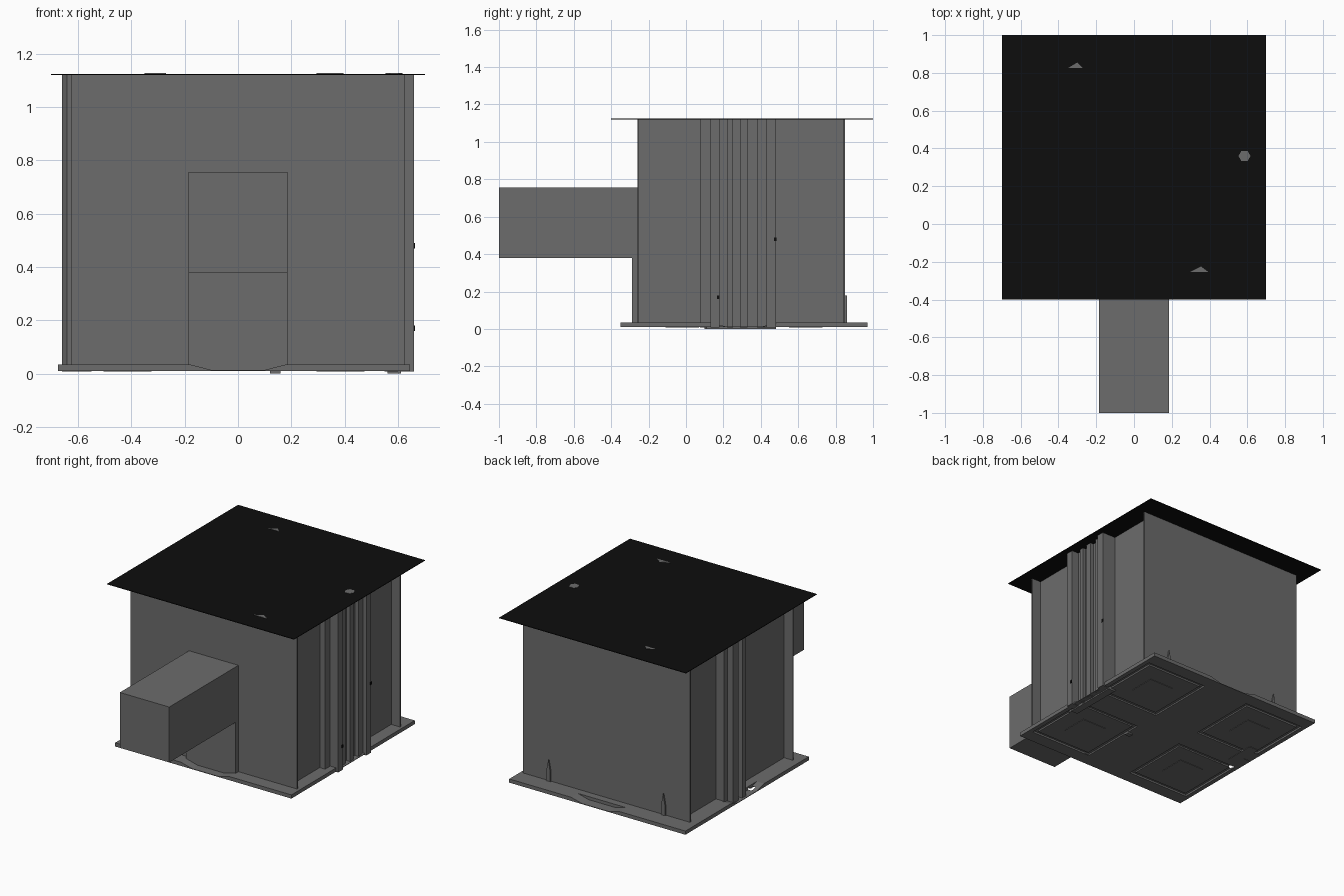
import bpy
import bmesh
import math

old = bpy.data.objects.get("Cube")
if old:
    bpy.data.objects.remove(old, do_unlink=True)


def material(name, value):
    mat = bpy.data.materials.new(name)
    mat.use_nodes = True
    colour = (value, value, value, 1)
    mat.diffuse_color = colour
    mat.node_tree.nodes["Principled BSDF"].inputs["Base Color"].default_value = colour
    return mat


GREY = material("stone grey", 0.15)
BLACK = material("roof black", 0.004)


def finish(name, bm, mat):
    bmesh.ops.recalc_face_normals(bm, faces=bm.faces)
    mesh = bpy.data.meshes.new(name)
    bm.to_mesh(mesh)
    bm.free()
    mesh.materials.append(mat)
    obj = bpy.data.objects.new(name, mesh)
    bpy.context.collection.objects.link(obj)
    return obj


def prism(name, points, offset, mat=GREY):
    """Extrude a planar outline of 3D points along an offset vector."""
    bm = bmesh.new()
    face = bm.faces.new([bm.verts.new(p) for p in points])
    moved = bmesh.ops.extrude_face_region(bm, geom=[face])["geom"]
    verts = [v for v in moved if isinstance(v, bmesh.types.BMVert)]
    bmesh.ops.translate(bm, verts=verts, vec=offset)
    return finish(name, bm, mat)


def box(name, x, y, z, mat=GREY):
    outline = [(x[0], y[0], z[0]), (x[1], y[0], z[0]), (x[1], y[1], z[0]), (x[0], y[1], z[0])]
    return prism(name, outline, (0, 0, z[1] - z[0]), mat)


def cut(target, cutter):
    cutter.hide_render = True
    cutter.hide_viewport = True
    cutter.display_type = 'WIRE'
    mod = target.modifiers.new(cutter.name, 'BOOLEAN')
    mod.operation = 'DIFFERENCE'
    mod.solver = 'EXACT'
    mod.object = cutter


TOP = 1.12
CX, CY = -0.015, 0.31      # centre of the base slab

# Main block with wider front and back walls
box("main_block", (-0.56, 0.56), (-0.25, 0.84), (0.02, TOP))
box("front_wall", (-0.625, 0.625), (-0.26, -0.25), (0.03, TOP))
box("back_wall", (-0.625, 0.625), (0.84, 0.85), (0.03, TOP))

# Entrance
box("front_box", (-0.185, 0.185), (-1, -0.26), (0.38, 0.755))
box("door_panel", (-0.185, 0.185), (-0.29, -0.255), (0.012, 0.385))

# Base slab with sloping dips at the middle of each edge
base = box("base_slab", (CX - 0.66, CX + 0.66), (CY - 0.66, CY + 0.66), (0.01, 0.035))
dip = [(-0.185, 0.036), (-0.1, 0.014), (0.1, 0.014), (0.185, 0.036)]
for name, y in (("front_dip", -0.37), ("back_dip", 0.9)):
    cut(base, prism(name, [(u, y, z) for u, z in dip], (0, 0.08, 0)))
for name, x in (("right_dip", -0.7), ("left_dip", 0.58)):
    cut(base, prism(name, [(x, CY + u, z) for u, z in dip], (0.08, 0, 0)))

# Four square grooves under the slab, each with a raised centre plate
for sx in (-1, 1):
    for sy in (-1, 1):
        px, py = CX + sx * 0.4, CY + sy * 0.33
        tag = ("left" if sx > 0 else "right") + ("_back" if sy > 0 else "_front")
        cut(base, box("recess_" + tag, (px - 0.23, px + 0.23), (py - 0.24, py + 0.24), (0, 0.022)))
        box("inner_pad_" + tag, (px - 0.205, px + 0.205), (py - 0.215, py + 0.215), (0.011, 0.03))
        box("small_pad_" + tag, (px - 0.09, px + 0.09), (py - 0.09, py + 0.09), (0.008, 0.02))

# Ribbed vertical pilasters on the sides
left_profile = [(0.55, 0.075), (0.60, 0.075), (0.60, 0.13), (0.66, 0.13), (0.66, 0.18),
                (0.61, 0.18), (0.61, 0.22), (0.63, 0.22), (0.63, 0.25), (0.61, 0.25),
                (0.61, 0.29), (0.635, 0.29), (0.635, 0.33), (0.61, 0.33), (0.61, 0.38),
                (0.635, 0.38), (0.635, 0.43), (0.66, 0.43), (0.66, 0.48), (0.55, 0.48)]
right_profile = [(-0.55, 0.27), (-0.64, 0.27), (-0.66, 0.30), (-0.66, 0.34), (-0.62, 0.34),
                 (-0.62, 0.38), (-0.66, 0.38), (-0.66, 0.44), (-0.62, 0.44), (-0.62, 0.48),
                 (-0.55, 0.48)]
for name, profile in (("left_pilaster", left_profile), ("right_pilaster", right_profile)):
    prism(name, [(x, y, 0.008) for x, y in profile], (0, 0, TOP - 0.008))
box("left_foot_strip", (0.56, 0.61), (0.11, 0.48), (0, 0.012))
box("small_foot", (0.12, 0.16), (0.1, 0.13), (0, 0.012))

# Dark bolts on the left pilaster
for name, y, z in (("upper_bolt", 0.47, 0.48), ("lower_bolt", 0.165, 0.17)):
    box(name, (0.658, 0.664), (y, y + 0.015), (z - 0.01, z + 0.01), BLACK)

# Slim spikes against the back wall
for name, x in (("left_spike", 0.43), ("right_spike", -0.43)):
    outline = [(x - 0.015, 0.845, 0.03), (x + 0.015, 0.845, 0.03), (x + 0.015, 0.845, 0.1),
               (x, 0.845, 0.18), (x - 0.015, 0.845, 0.1)]
    prism(name, outline, (0, 0.015, 0))

# Flat roof with small pale patches
box("roof", (-0.7, 0.7), (-0.4, 1), (TOP, 1.124), BLACK)
for name, x, y, w in (("front_patch", 0.345, -0.255, 0.05), ("back_patch", -0.31, 0.825, 0.04)):
    prism(name, [(x - w, y, 1.123), (x + w, y, 1.123), (x + 0.01, y + 0.03, 1.123)], (0, 0, 0.003))
round_patch = [(0.585 + 0.032 * math.cos(a * math.tau / 6), 0.36 + 0.032 * math.sin(a * math.tau / 6), 1.123)
               for a in range(6)]
prism("round_patch", round_patch, (0, 0, 0.003))
